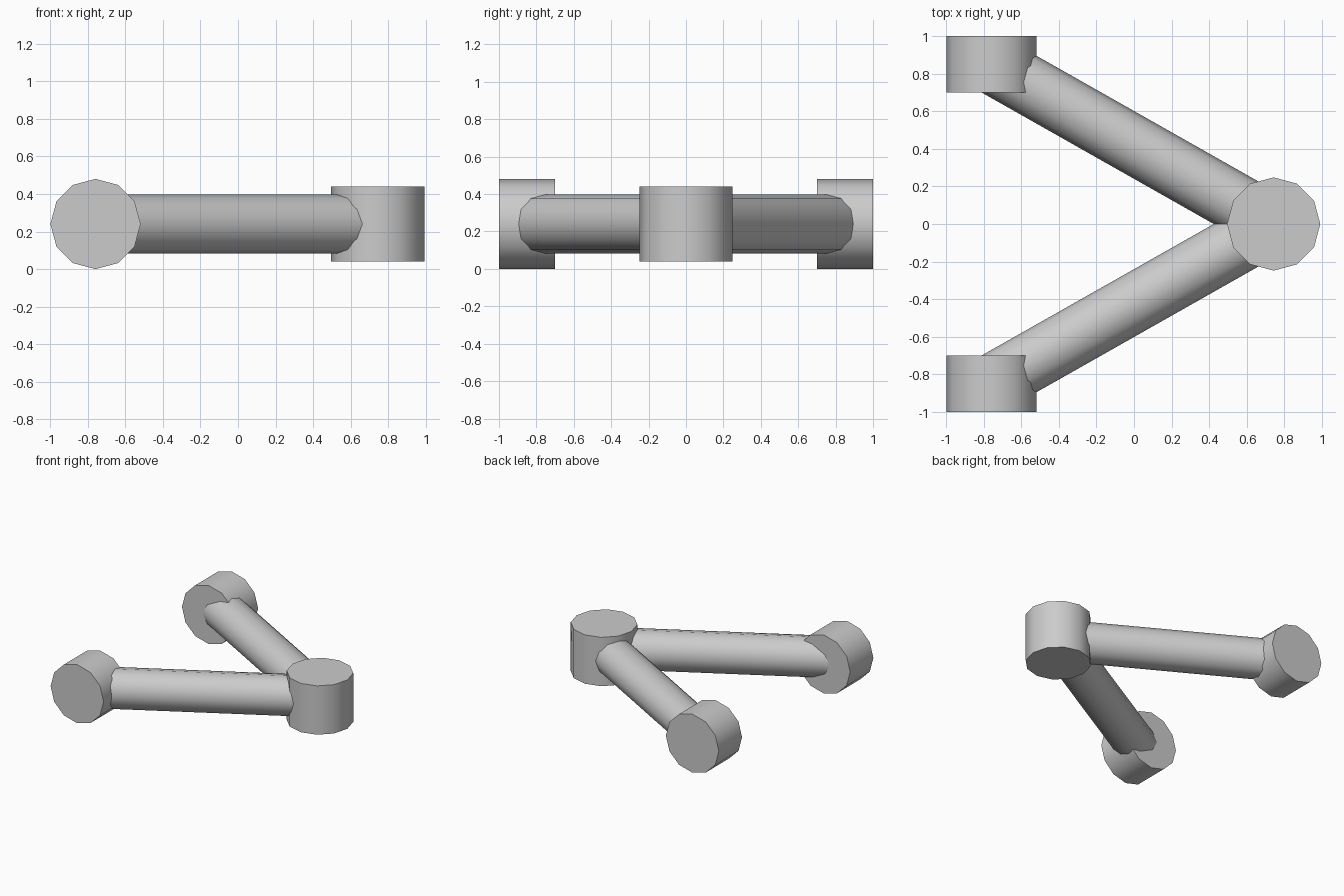
import bpy
import math
from mathutils import Vector

if "Cube" in bpy.data.objects:
    bpy.data.objects.remove(bpy.data.objects["Cube"])

SIDES = 12
Z = 0.24


def rod(name, start, end, radius):
    """Twelve-sided cylinder between two points, smooth sides and flat caps."""
    a, b = Vector(start), Vector(end)
    d = b - a
    bpy.ops.mesh.primitive_cylinder_add(vertices=SIDES, radius=radius, depth=d.length,
                                        location=(a + b) / 2)
    ob = bpy.context.object
    ob.name = name
    ob.rotation_euler = d.to_track_quat('Z', 'Y').to_euler()
    bpy.ops.object.shade_smooth_by_angle(angle=math.radians(40))
    return ob


# Upright pivot hub where the two arms meet
HUB_X, WHEEL_X = 0.743, -0.758
rod("pivot_hub", (HUB_X, 0, 0.04), (HUB_X, 0, 0.44), 0.248)

# Mirrored arms and end bushings
for side, s in (("front", -1), ("back", 1)):
    rod(side + "_bushing", (WHEEL_X, s * 0.70, Z), (WHEEL_X, s * 1.0, Z), 0.24)
    rod(side + "_arm", (HUB_X, 0, Z), (WHEEL_X, s * 0.85, Z), 0.157)
